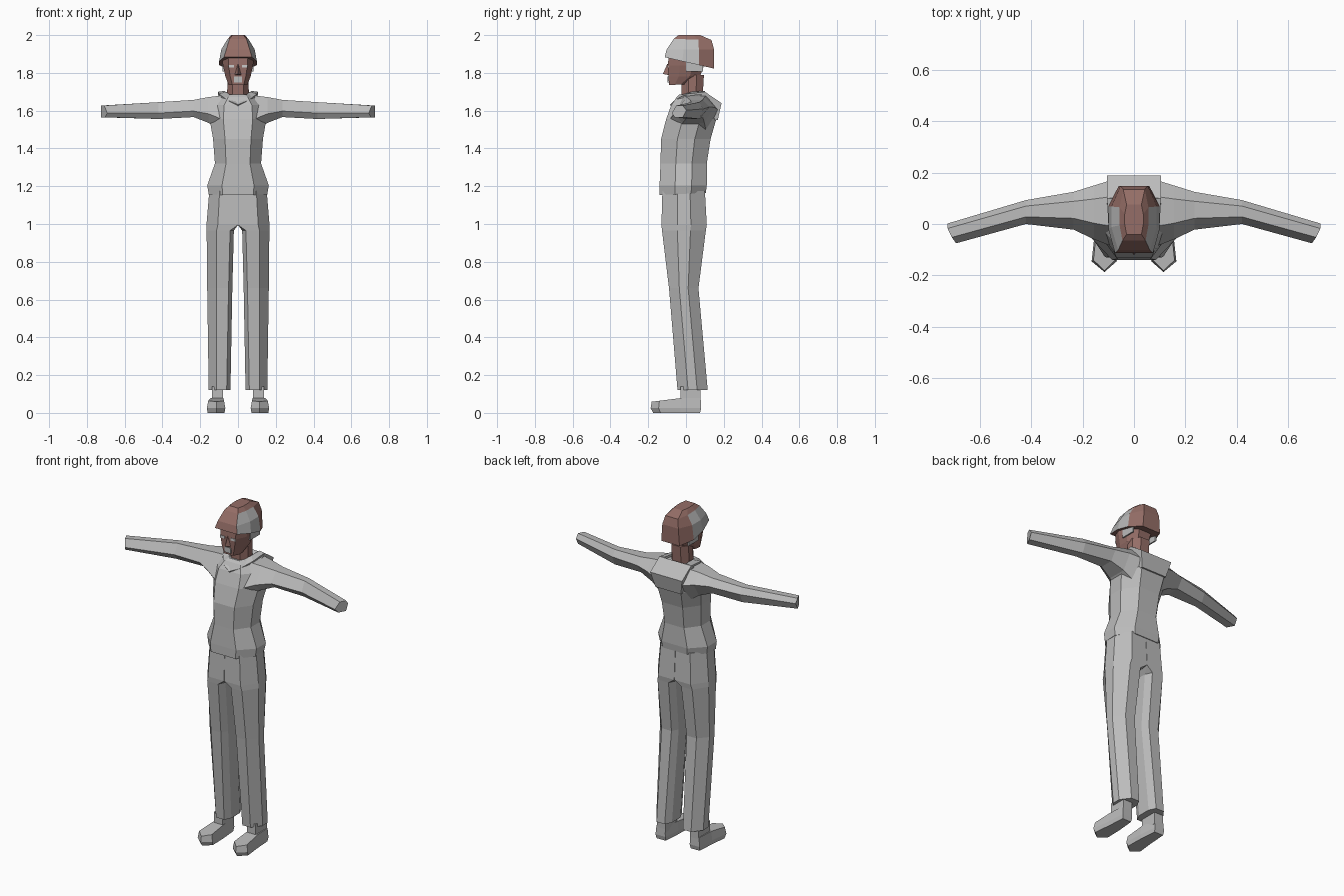
import bpy, bmesh

if "Cube" in bpy.data.objects:
    bpy.data.objects.remove(bpy.data.objects["Cube"])


def material(name, rgb):
    m = bpy.data.materials.new(name)
    m.diffuse_color = (*rgb, 1)
    m.use_nodes = True
    m.node_tree.nodes["Principled BSDF"].inputs["Base Color"].default_value = m.diffuse_color
    return m


CLOTH = material("grey_cloth", (0.5, 0.5, 0.5))
SKIN = material("brown_skin", (0.30, 0.155, 0.135))
PALE = material("pale_grey", (0.6, 0.6, 0.6))


def finish(name, bm, mats, mirror=False):
    bmesh.ops.remove_doubles(bm, verts=bm.verts, dist=0.0005)
    bmesh.ops.recalc_face_normals(bm, faces=bm.faces)
    me = bpy.data.meshes.new(name)
    bm.to_mesh(me)
    bm.free()
    ob = bpy.data.objects.new(name, me)
    bpy.context.collection.objects.link(ob)
    for m in mats:
        me.materials.append(m)
    if mirror:
        ob.modifiers.new("mirror", 'MIRROR').use_clip = True
    return ob


def loft(name, rings, mats, mirror=False, colour=None, caps=True):
    """Skin closed rings of equal length; colour(ring, side) picks a slot."""
    bm = bmesh.new()
    vs = [[bm.verts.new(p) for p in r] for r in rings]
    n = len(vs[0])
    for i in range(len(vs) - 1):
        for j in range(n):
            k = (j + 1) % n
            f = bm.faces.new((vs[i][j], vs[i][k], vs[i + 1][k], vs[i + 1][j]))
            f.material_index = colour(i, j) if colour else 0
    if caps:
        bm.faces.new(vs[0])
        bm.faces.new(vs[-1])
    return finish(name, bm, mats, mirror)


def octagon(z, w, yf, yb, front=0.52, back=0.52, a=0.33, b=0.68, slope=0.0):
    """Body section: flat front and back panels with chamfered sides."""
    d = yb - yf
    pts = [(-front * w, yf), (front * w, yf), (w, yf + a * d), (w, yf + b * d),
           (back * w, yb), (-back * w, yb), (-w, yf + b * d), (-w, yf + a * d)]
    return [(x, y, z + slope * y) for x, y in pts]


def box(name, x0, x1, y0, y1, z0, z1, mat, mirror=False):
    ring = [(x0, y0), (x1, y0), (x1, y1), (x0, y1)]
    return loft(name, [[(x, y, z) for x, y in ring] for z in (z0, z1)], [mat], mirror)


# Sweater body
loft("sweater", [
    octagon(1.16, 0.155, -0.14, 0.105, slope=0.05),
    octagon(1.205, 0.163, -0.14, 0.11),
    octagon(1.32, 0.122, -0.135, 0.11),
    octagon(1.45, 0.132, -0.132, 0.13),
    octagon(1.555, 0.15, -0.105, 0.16),
    octagon(1.63, 0.14, -0.078, 0.16),
    octagon(1.672, 0.10, -0.05, 0.125),
    octagon(1.685, 0.07, -0.035, 0.10)], [CLOTH])

# Sleeves sweeping back then forward, with closed slanted ends
SECTION = [(0, 0.35), (0.3, 1), (0.75, 1), (1, 0.6), (0.75, 0), (0.2, 0)]


def sleeve_ring(x, yf, yb, zb, zt, tilt=0.0):
    return [(x + tilt * min(u, 0.6), yf + u * (yb - yf), zb + v * (zt - zb))
            for u, v in SECTION]


loft("sleeve", [
    sleeve_ring(0.09, -0.085, 0.17, 1.49, 1.68),
    sleeve_ring(0.155, -0.06, 0.15, 1.535, 1.672),
    sleeve_ring(0.235, -0.022, 0.125, 1.566, 1.657),
    sleeve_ring(0.42, 0.0, 0.093, 1.556, 1.645),
    sleeve_ring(0.692, -0.075, 0.002, 1.565, 1.627, 0.055)], [CLOTH], True)

# Hood folded down the back
HOOD = [(0.06, 1.665), (0.10, 1.70), (0.188, 1.64), (0.168, 1.55), (0.10, 1.55)]
loft("hood", [[(x * (0.8 if z < 1.6 else 1), y, z) for y, z in HOOD]
              for x in (-0.105, 0.105)], [CLOTH])

# Open collar falling to a V at the throat
outer = [(0, -0.085, 1.632), (0.055, -0.062, 1.655), (0.10, 0.0, 1.688), (0.105, 0.10, 1.70)]
inner = [(0, -0.05, 1.645), (0.04, -0.03, 1.682), (0.065, 0.03, 1.70), (0.07, 0.10, 1.705)]
bm = bmesh.new()
a = [bm.verts.new(p) for p in outer]
b = [bm.verts.new(p) for p in inner]
for i in range(3):
    bm.faces.new((a[i], a[i + 1], b[i + 1], b[i]))
collar = finish("collar", bm, [CLOTH], True)
collar.modifiers.new("thick", 'SOLIDIFY').thickness = 0.012


# Trousers: one leg with half the hips, mirrored
def leg_ring(z, x0, x1, yf, yb, c):
    dx, dy = x1 - x0, yb - yf
    pts = [(x0, yf + c), (x0 + 0.5 * c, yf), (x0 + 0.64 * dx, yf), (x1, yf + 0.35 * dy),
           (x1, yf + 0.65 * dy), (x0 + 0.64 * dx, yb), (x0 + 0.5 * c, yb), (x0, yb - c)]
    return [(x, y, z) for x, y in pts]


loft("trouser_leg", [
    leg_ring(0.12, 0.04, 0.155, -0.045, 0.115, 0.04),
    leg_ring(0.66, 0.03, 0.163, -0.09, 0.066, 0.04),
    leg_ring(0.965, 0.022, 0.166, -0.127, 0.105, 0.04),
    leg_ring(0.995, 0.0, 0.167, -0.13, 0.11, 0.002),
    leg_ring(1.175, 0.0, 0.152, -0.125, 0.10, 0.002)], [CLOTH], True)

# Shoes with pointed toes, and ankles
SOLE = [(0.08, 0.08), (0.145, 0.08), (0.152, -0.03), (0.165, -0.145),
        (0.115, -0.187), (0.067, -0.145), (0.07, -0.03)]
loft("shoe", [
    [(0.115 + (x - 0.115) * 0.9, y * 0.93, 0.0) for x, y in SOLE],
    [(x, y, 0.025) for x, y in SOLE],
    [(0.115 + (x - 0.115) * 0.85, y * 0.97, 0.078 + 0.12 * min(y + 0.03, 0)) for x, y in SOLE]],
    [CLOTH], True)
box("ankle", 0.08, 0.138, -0.03, 0.078, 0.05, 0.14, CLOTH, True)

# Neck and head
loft("neck", [octagon(1.62, 0.058, -0.025, 0.085),
              octagon(1.79, 0.056, -0.025, 0.095)], [SKIN])
loft("head", [
    octagon(1.74, 0.05, -0.09, 0.0, 0.6, 0.7, slope=0.05),
    octagon(1.782, 0.067, -0.093, 0.075, 0.62),
    octagon(1.84, 0.08, -0.096, 0.095, 0.62),
    octagon(1.885, 0.084, -0.092, 0.10, 0.62)], [SKIN])

# Nose wedge
bm = bmesh.new()
tip, bridge, left, right, base = [bm.verts.new(p) for p in (
    (0, -0.122, 1.795), (0, -0.098, 1.85), (-0.018, -0.092, 1.788),
    (0.018, -0.092, 1.788), (0, -0.08, 1.80))]
for f in ((tip, bridge, left), (tip, right, bridge), (tip, left, right),
          (base, left, bridge), (base, bridge, right), (base, right, left)):
    bm.faces.new(f)
finish("nose", bm, [SKIN])

# Eyes, beard patch and hair at the temples
box("eye", 0.02, 0.05, -0.099, -0.0905, 1.828, 1.842, PALE, True)
box("beard", -0.02, 0.02, -0.097, -0.0885, 1.748, 1.78, CLOTH)
box("side_hair", 0.074, 0.082, 0.0, 0.09, 1.808, 1.86, CLOTH, True)

# Cap: brown front, top and back, grey sides
loft("cap", [
    octagon(1.857, 0.10, -0.113, 0.147, 0.74, 0.6, 0.36, 0.7, -0.23),
    octagon(1.925, 0.088, -0.102, 0.148, 0.70, 0.6, 0.36, 0.68),
    octagon(1.978, 0.056, -0.065, 0.135, 0.80, 0.75, 0.3, 0.65, -0.03),
    octagon(2.0, 0.036, -0.04, 0.075, 0.8, 0.8)],
    [SKIN, CLOTH], colour=lambda i, j: 1 if i < 2 and j in (1, 2, 6, 7) else 0)
